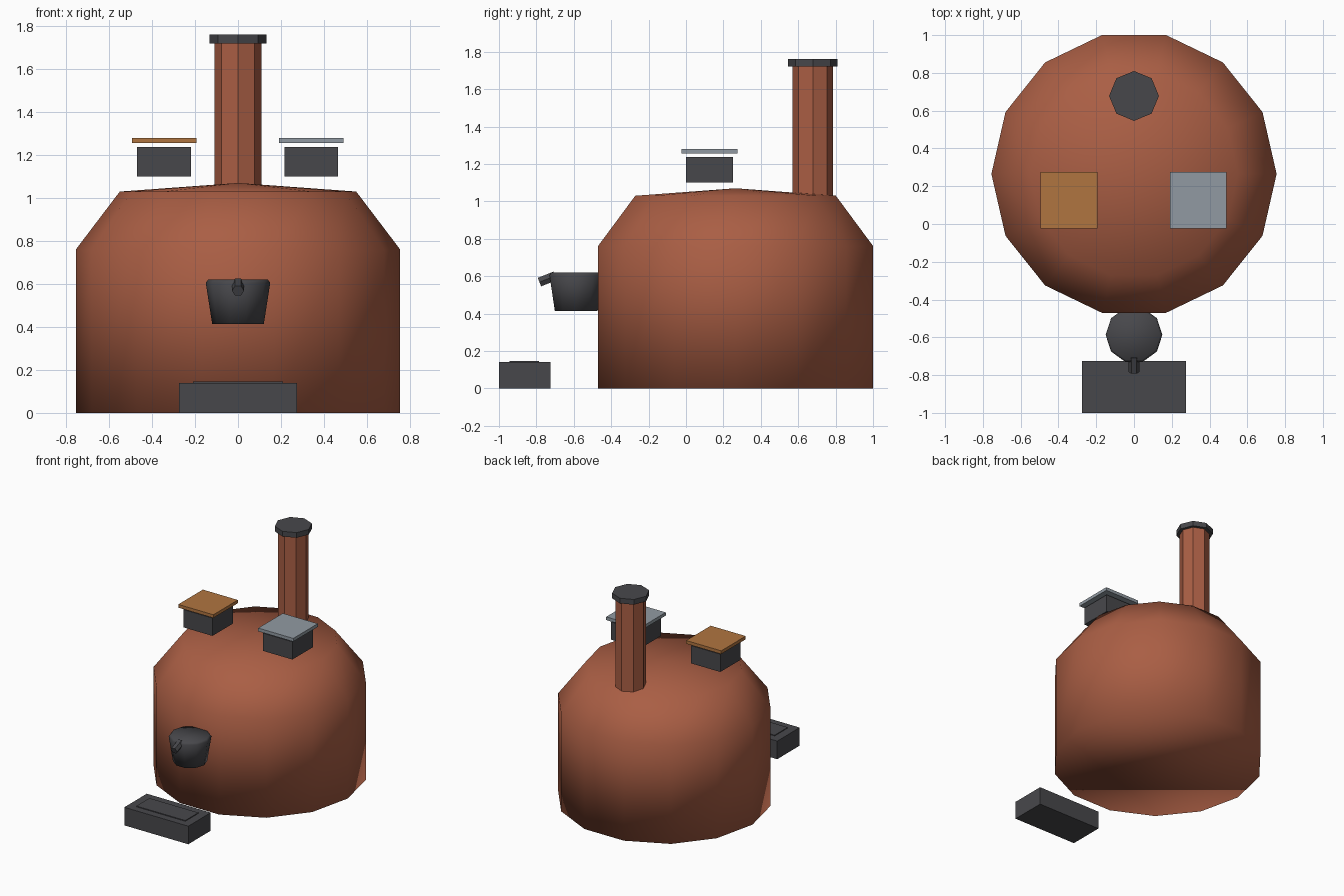
import bpy, bmesh, math
from mathutils import Vector

if "Cube" in bpy.data.objects:
    bpy.data.objects.remove(bpy.data.objects["Cube"])


def material(name, rgb):
    m = bpy.data.materials.new(name)
    m.diffuse_color = (*rgb, 1)
    m.use_nodes = True
    m.node_tree.nodes["Principled BSDF"].inputs["Base Color"].default_value = m.diffuse_color
    return m


CLAY = material("terracotta", (0.40, 0.112, 0.058))
IRON = material("dark iron", (0.064, 0.064, 0.071))
COPPER = material("copper", (0.434, 0.178, 0.051))
STEEL = material("grey steel", (0.283, 0.323, 0.361))


def finish(name, bm, mat, loc=(0, 0, 0), smooth=False):
    bmesh.ops.recalc_face_normals(bm, faces=bm.faces[:])
    me = bpy.data.meshes.new(name)
    bm.to_mesh(me)
    bm.free()
    me.materials.append(mat)
    for p in me.polygons:
        p.use_smooth = smooth
    ob = bpy.data.objects.new(name, me)
    ob.location = loc
    bpy.context.collection.objects.link(ob)
    return ob


def lathe(name, profile, sides, mat, loc, smooth=False):
    """Stack rings of (radius, z); a radius of 0 makes an apex, open ends are capped."""
    bm = bmesh.new()
    rings = []
    for r, z in profile:
        n = sides if r > 0 else 1
        rings.append([bm.verts.new((r * math.cos(math.tau * i / sides),
                                    r * math.sin(math.tau * i / sides), z)) for i in range(n)])
    for a, b in zip(rings, rings[1:]):
        for i in range(sides):
            j = (i + 1) % sides
            bm.faces.new((a[i], a[j], b[0]) if len(b) == 1 else (a[i], a[j], b[j], b[i]))
    for ring in (rings[0], rings[-1]):
        if len(ring) > 1:
            bm.faces.new(ring)
    return finish(name, bm, mat, loc, smooth)


def box(name, x, y, z, mat):
    """Box from (min, max) ranges."""
    bm = bmesh.new()
    bmesh.ops.create_cube(bm, size=1)
    for v in bm.verts:
        v.co = Vector([lo + (c + 0.5) * (hi - lo) for c, (lo, hi) in zip(v.co, (x, y, z))])
    return finish(name, bm, mat)


# domed clay oven body
lathe("oven_body", [(0.755, 0), (0.755, 0.76), (0.55, 1.03), (0, 1.07)], 14, CLAY,
      (0, 0.265, 0), True)

# chimney and its cap
lathe("chimney", [(0.109, 0.98), (0.109, 1.72)], 8, CLAY, (0, 0.678, 0))
lathe("chimney_cap", [(0.132, 1.72), (0.132, 1.76)], 8, IRON, (0, 0.678, 0))

# two vents with coloured lids floating above the dome
for side, cx, mat in (("left", -0.344, COPPER), ("right", 0.341, STEEL)):
    box(side + "_vent", (cx - 0.125, cx + 0.125), (0, 0.25), (1.10, 1.238), IRON)
    box(side + "_vent_lid", (cx - 0.15, cx + 0.15), (-0.025, 0.275), (1.255, 1.28), mat)

# pot set into the front wall, with a short tilted spout
lathe("pot", [(0.12, 0.413), (0.15, 0.605), (0.139, 0.62)], 10, IRON, (0, -0.587, 0), True)
spout = lathe("pot_spout", [(0.028, 0), (0.028, 0.09)], 6, IRON, (0, -0.70, 0.602))
spout.rotation_euler = (math.radians(112), 0, 0)

# hearth step with a raised plate
box("step", (-0.274, 0.274), (-1.0, -0.725), (0, 0.14), IRON)
box("step_plate", (-0.21, 0.21), (-0.945, -0.785), (0.13, 0.146), IRON)
